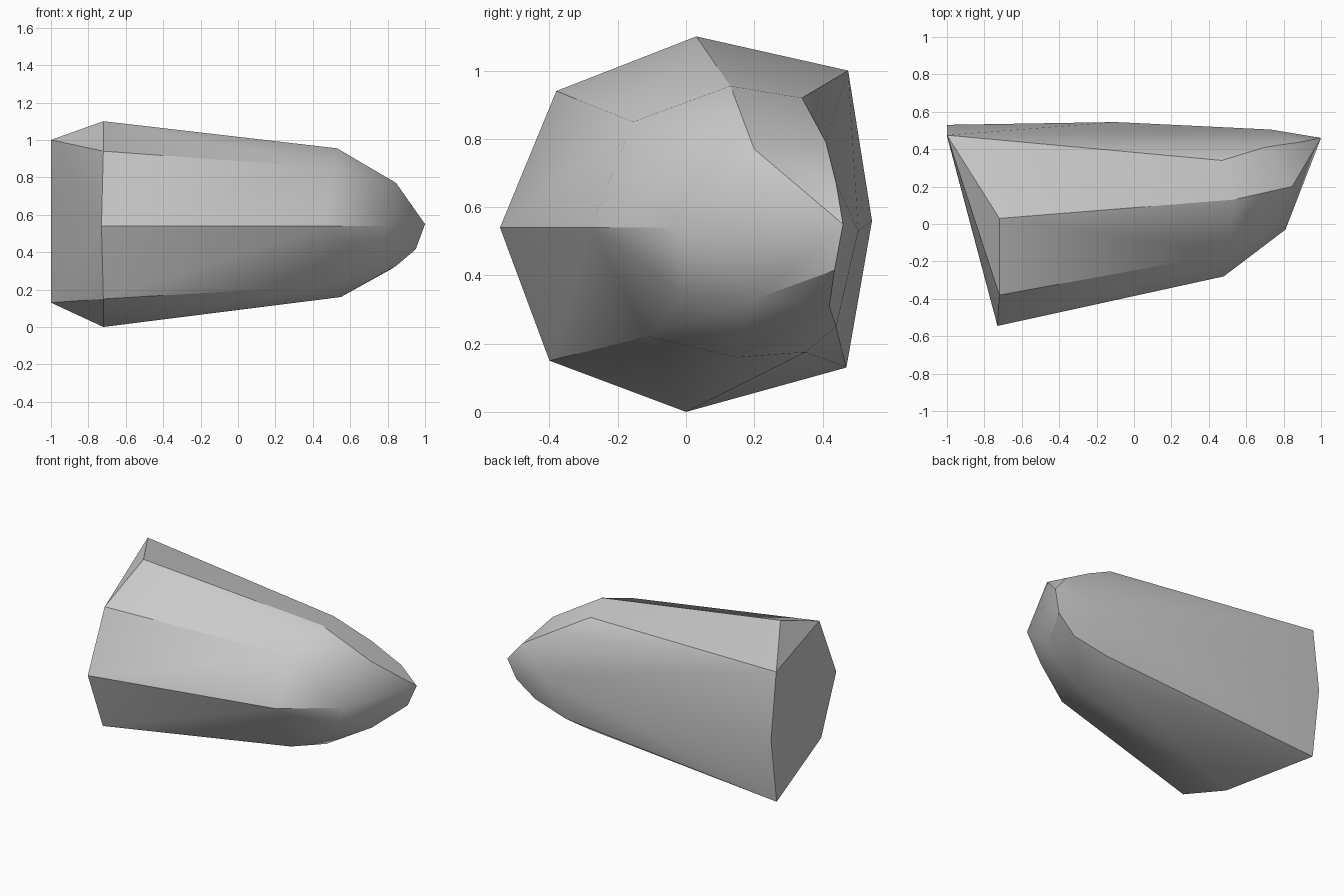
import bpy
import bmesh
import math

# Remove the default object
cube = bpy.data.objects.get("Cube")
if cube:
    bpy.data.objects.remove(cube, do_unlink=True)


def make_material(name, colour):
    material = bpy.data.materials.new(name)
    material.use_nodes = True
    material.diffuse_color = colour
    material.node_tree.nodes["Principled BSDF"].inputs["Base Color"].default_value = colour
    return material


def make_faceted_shell(name, rings, material):
    """Wrap a convex faceted skin around a stack of cross-sections."""
    bm = bmesh.new()
    for ring in rings:
        for point in ring:
            bm.verts.new(point)
    result = bmesh.ops.convex_hull(bm, input=bm.verts[:])
    unused = {v for v in result["geom_interior"] + result["geom_unused"]
              if isinstance(v, bmesh.types.BMVert)}
    bmesh.ops.delete(bm, geom=list(unused), context="VERTS")
    # Merge nearly coplanar triangles into clean flat panels
    bmesh.ops.dissolve_limit(bm, angle_limit=math.radians(2),
                             verts=bm.verts[:], edges=bm.edges[:])
    bmesh.ops.recalc_face_normals(bm, faces=bm.faces[:])
    mesh = bpy.data.meshes.new(name)
    bm.to_mesh(mesh)
    bm.free()
    mesh.materials.append(material)
    shell = bpy.data.objects.new(name, mesh)
    bpy.context.collection.objects.link(shell)
    return shell


# Slanted eight-sided base, starting at the top and turning towards the front
base_ring = [(-.72, .03, 1.1), (-.72, -.38, .94), (-.73, -.545, .54), (-.72, -.4, .15),
             (-.72, 0, 0), (-1, .47, .13), (-1, .53, .56), (-1, .475, 1)]

# Shoulder where the long sides end
shoulder_ring = [(.53, .13, .955), (.51, -.155, .85), (.48, -.28, .54), (.47, -.11, .22),
                 (.55, .15, .16), (.47, .35, .175), (-.1, .545, .56), (.47, .34, .92)]

# Tapering nose and its tip
nose_ring = [(.845, .2, .77), (.81, -.03, .54), (.72, -.01, .345), (.85, .2, .33),
             (.82, .42, .31), (.58, .44, .25), (.73, .505, .53), (.7, .41, .79)]
tip = [(1, .46, .55), (.95, .435, .415), (.9, .44, .67)]

grey = make_material("plain grey", (.6, .6, .6, 1))
body = make_faceted_shell("faceted_body", [base_ring, shoulder_ring, nose_ring, tip], grey)

# Smooth the nose while keeping the long ridges crisp
bpy.ops.object.select_all(action="DESELECT")
body.select_set(True)
bpy.context.view_layer.objects.active = body
bpy.ops.object.shade_smooth_by_angle(angle=math.radians(30))
